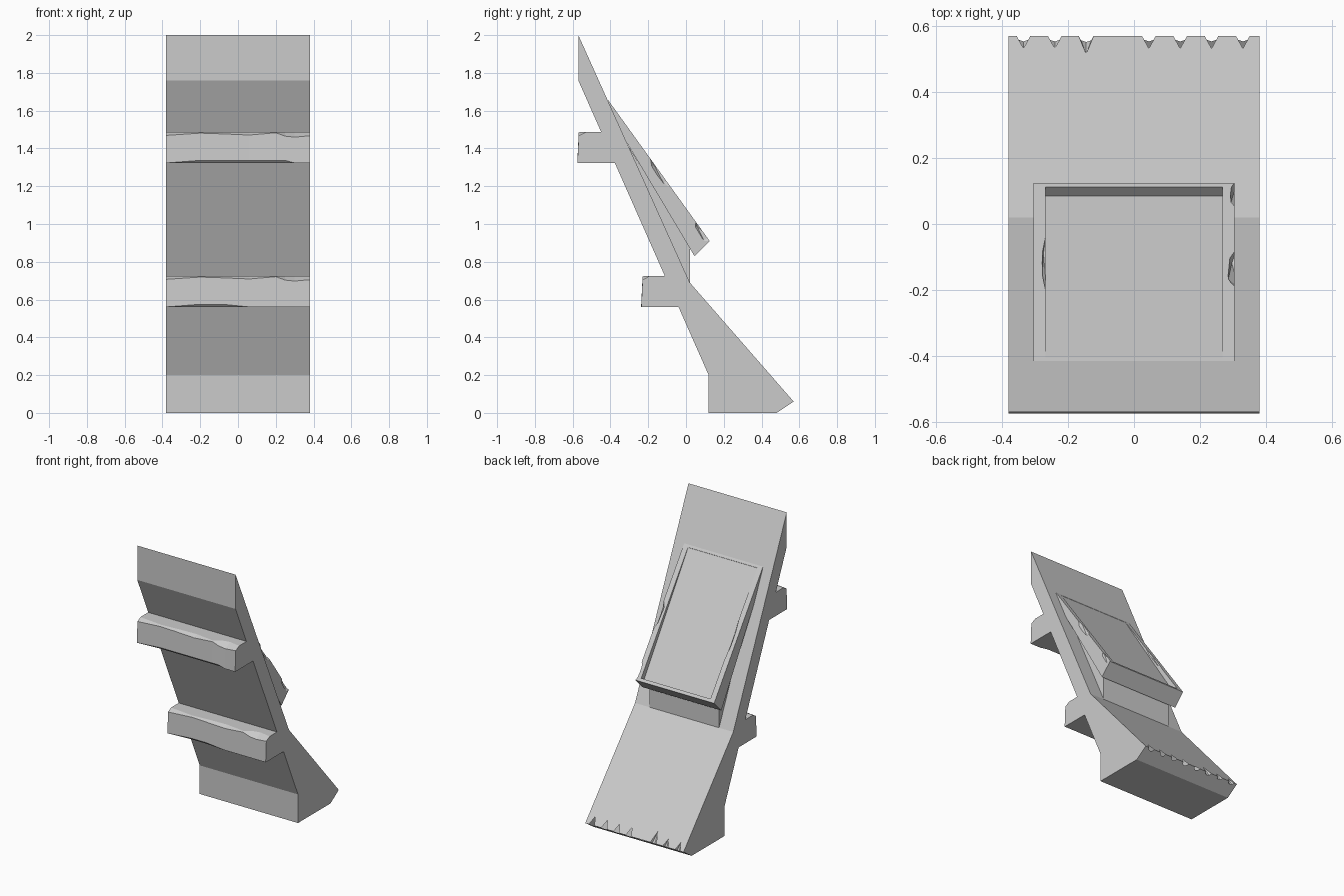
import bpy
import bmesh
import math
from mathutils import Vector, Matrix

cube = bpy.data.objects.get("Cube")
if cube:
    bpy.data.objects.remove(cube)

stone = bpy.data.materials.new("pale_grey")
stone.use_nodes = True
GREY = (0.6, 0.6, 0.6, 1)
stone.diffuse_color = GREY
stone.node_tree.nodes["Principled BSDF"].inputs["Base Color"].default_value = GREY

HALF = 0.38


def finish(name, bm):
    bmesh.ops.recalc_face_normals(bm, faces=bm.faces)
    mesh = bpy.data.meshes.new(name)
    bm.to_mesh(mesh)
    bm.free()
    mesh.materials.append(stone)
    obj = bpy.data.objects.new(name, mesh)
    bpy.context.collection.objects.link(obj)
    return obj


def loft(name, sections):
    """Skin a list of (x, [(y, z), ...]) cross-sections."""
    bm = bmesh.new()
    rings = [[bm.verts.new((x, y, z)) for y, z in pts] for x, pts in sections]
    for a, b in zip(rings, rings[1:]):
        for i in range(len(a)):
            j = (i + 1) % len(a)
            bm.faces.new((a[i], a[j], b[j], b[i]))
    bm.faces.new(rings[0])
    bm.faces.new(rings[-1])
    return finish(name, bm)


def prism(name, half, profile):
    return loft(name, [(-half, profile), (half, profile)])


def carve(target, cutter):
    cutter.hide_render = True
    mod = target.modifiers.new("carve", 'BOOLEAN')
    mod.operation = 'DIFFERENCE'
    mod.solver = 'EXACT'
    mod.object = cutter
    bpy.context.view_layer.objects.active = target
    bpy.ops.object.modifier_apply(modifier=mod.name)
    bpy.data.objects.remove(cutter)


# Leaning slab with a flared foot
body = prism("leaning_slab", HALF, [
    (-0.57, 2.0), (-0.57, 1.76), (0.12, 0.2), (0.12, 0),
    (0.48, 0), (0.57, 0.06), (0.02, 0.69)])

# Row of small tapered notches along the foot edge
edge = Vector((0, 0.57, 0.06))
uphill = Vector((0, -0.55, 0.63)).normalized()
turn = uphill.to_track_quat('Z', 'Y').to_matrix().to_4x4()
for i in range(8):
    length = 0.1 if i == 2 else 0.075
    bm = bmesh.new()
    bmesh.ops.create_cone(
        bm, cap_ends=True, segments=8, radius1=0.028, radius2=0.001, depth=length,
        matrix=Matrix.Translation(edge + uphill * (length / 2 - 0.02)) @ turn)
    bmesh.ops.translate(bm, verts=bm.verts, vec=(-0.335 + 0.095 * i, 0, 0))
    carve(body, finish("notch_cutter", bm))


# Two ledges at the front, with worn edges
# Wear: x, drop of the front edge, width of the top bevel
WEAR = [(-HALF, .018, .04), (-.2, .006, .02), (-.08, .01, .03), (.06, .016, .035),
        (.2, .004, .015), (.25, .022, .05), (.3, .027, .06), (HALF, .02, .045)]


def ledge(name, front, back, bottom, chip_from, chip_to):
    top = bottom + 0.165
    sections = []
    for x, drop, width in WEAR:
        chip = 0.015 if chip_from <= x <= chip_to else 0.001
        sections.append((x, [
            (back, bottom), (front + chip, bottom), (front, bottom + chip),
            (front + 0.007, top - drop), (front + width, top), (back, top)]))
    return loft(name, sections)


ledge("upper_ledge", -0.575, -0.36, 1.322, -0.2, 0.25)
ledge("lower_ledge", -0.237, -0.03, 0.56, -0.2, -0.08)

# Raised tray on the back and the narrower block carrying it
prism("tray_support", 0.27, [(-0.31, 1.42), (0.02, 0.89), (0.02, 0.68), (-0.04, 0.7)])
tray = prism("raised_tray", 0.305, [
    (-0.415, 1.66), (0.125, 0.91), (0.045, 0.83), (-0.31, 1.425), (-0.34, 1.44)])
carve(tray, prism("recess_cutter", 0.268, [
    (-0.405, 1.644), (0.085, 0.9), (0.14, 0.955), (-0.39, 1.71)]))

# Chips knocked out of the tray rim: x, y, z, half length, radius
down = Vector((0, 0.54, -0.75)).to_track_quat('Z', 'X').to_matrix().to_4x4()
for x, y, z, length, radius in [
        (0.315, -0.13, 1.275, 0.12, 0.035),
        (0.32, 0.09, 0.96, 0.09, 0.033),
        (-0.268, -0.12, 1.25, 0.14, 0.012)]:
    bm = bmesh.new()
    place = Matrix.Translation((x, y, z)) @ down @ Matrix.Diagonal((radius, radius, length, 1))
    bmesh.ops.create_icosphere(bm, subdivisions=1, radius=1, matrix=place)
    carve(tray, finish("chip_cutter", bm))
